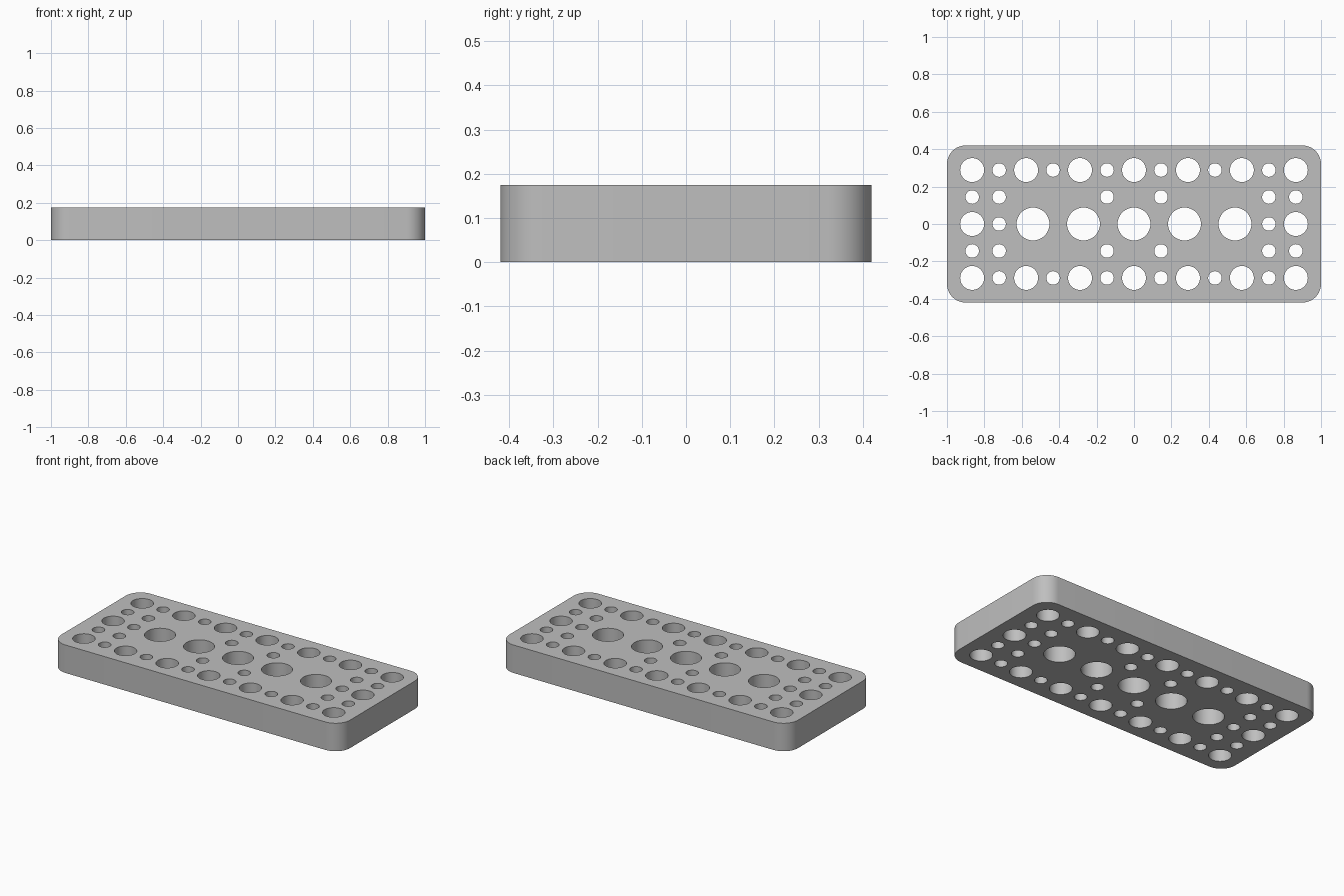
import bpy, bmesh
from math import cos, sin, pi, radians

cube = bpy.data.objects.get("Cube")
if cube:
    bpy.data.objects.remove(cube, do_unlink=True)

HALF_X, HALF_Y, HEIGHT, CORNER = 1.0, 0.42, 0.175, 0.1
PITCH = 0.1442
SMALL, MEDIUM, LARGE = 0.036, 0.064, 0.088


def arc(cx, cy, r, start, sweep, n):
    return [(cx + r * cos(start + sweep * i / n),
             cy + r * sin(start + sweep * i / n)) for i in range(n + 1)]


def add_loop(curve, points):
    spline = curve.splines.new('POLY')
    spline.points.add(len(points) - 1)
    for p, (x, y) in zip(spline.points, points):
        p.co = (x, y, 0, 1)
    spline.use_cyclic_u = True


# Plate profile: rounded rectangle
profile = bpy.data.curves.new("plate_profile", 'CURVE')
profile.dimensions = '2D'
profile.fill_mode = 'BOTH'
profile.extrude = HEIGHT / 2
outline = []
for k, (sx, sy) in enumerate([(1, 1), (-1, 1), (-1, -1), (1, -1)]):
    outline += arc(sx * (HALF_X - CORNER), sy * (HALF_Y - CORNER),
                   CORNER, k * pi / 2, pi / 2, 12)
add_loop(profile, outline)

# Hole pattern on a regular pitch, as (x, y, radius)
holes = []
for row in (-2, 2):
    for col in range(-6, 7):
        holes.append((col * PITCH, row * PITCH, SMALL if col % 2 else MEDIUM))
for row in (-1, 1):
    holes += [(col * PITCH, row * PITCH, SMALL) for col in (-6, -5, -1, 1, 5, 6)]
for side in (-1, 1):
    holes += [(side * 6 * PITCH, 0, MEDIUM), (side * 5 * PITCH, 0, SMALL)]
holes += [(i * 0.27, 0, LARGE) for i in range(-2, 3)]
for x, y, r in holes:
    add_loop(profile, arc(x, y, r, 0, 2 * pi, 48)[:-1])

# Turn the extruded profile into a clean mesh standing on the ground
temp = bpy.data.objects.new("plate_profile", profile)
bpy.context.collection.objects.link(temp)
bpy.context.view_layer.update()
deps = bpy.context.evaluated_depsgraph_get()
mesh = bpy.data.meshes.new_from_object(temp.evaluated_get(deps))
bpy.data.objects.remove(temp, do_unlink=True)
bm = bmesh.new()
bm.from_mesh(mesh)
bmesh.ops.remove_doubles(bm, verts=bm.verts, dist=0.0001)
bmesh.ops.recalc_face_normals(bm, faces=bm.faces)
bmesh.ops.translate(bm, verts=bm.verts, vec=(0, 0, HEIGHT / 2))
bm.to_mesh(mesh)
bm.free()

plate = bpy.data.objects.new("perforated_plate", mesh)
bpy.context.collection.objects.link(plate)

# Single grey material
grey = bpy.data.materials.new("plain_grey")
grey.use_nodes = True
color = (0.52, 0.52, 0.52, 1)
grey.diffuse_color = color
grey.node_tree.nodes["Principled BSDF"].inputs["Base Color"].default_value = color
mesh.materials.clear()
mesh.materials.append(grey)

# Smooth hole walls and corners, crisp rims
bpy.ops.object.select_all(action='DESELECT')
plate.select_set(True)
bpy.context.view_layer.objects.active = plate
bpy.ops.object.shade_smooth_by_angle(angle=radians(30))
